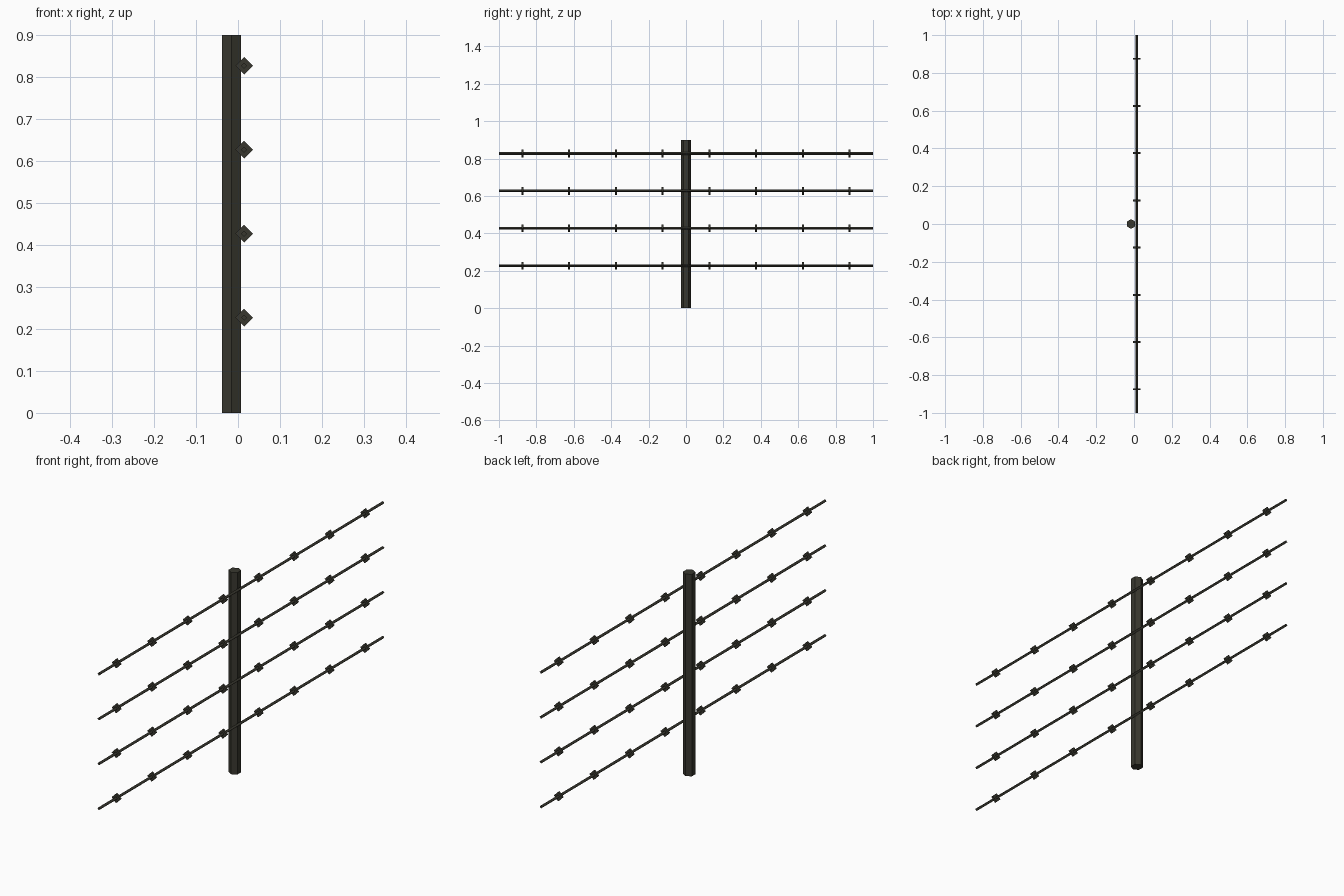
import bpy, math

if "Cube" in bpy.data.objects:
    bpy.data.objects.remove(bpy.data.objects["Cube"])

# One dark weathered metal colour for everything
metal = bpy.data.materials.new("dark_olive_metal")
metal.diffuse_color = (0.040, 0.039, 0.028, 1)
metal.use_nodes = True
metal.node_tree.nodes["Principled BSDF"].inputs["Base Color"].default_value = metal.diffuse_color


def prism(name, sides, radius, depth, loc, along_y=False, spin=0.0):
    """Flat-faced cylinder along z, or along y."""
    rot = (math.pi / 2, spin, 0) if along_y else (0, 0, spin)
    bpy.ops.mesh.primitive_cylinder_add(vertices=sides, radius=radius,
                                        depth=depth, location=loc, rotation=rot)
    ob = bpy.context.object
    ob.name = name
    ob.data.materials.append(metal)
    return ob


WIRE_X = 0.0145

# Hexagonal post with a corner facing front
prism("post", 6, 0.0255, 0.9, (-0.0155, 0, 0.45))

# Four wires, each with eight diamond barbs
for i in range(4):
    z = 0.227 + 0.2 * i
    prism(f"wire_{i + 1}", 4, 0.007, 2.0, (WIRE_X, 0, z), True)
    for j in range(8):
        y = -0.875 + 0.25 * j
        prism(f"barb_{i + 1}_{j + 1}", 4, 0.021, 0.01, (WIRE_X, y, z), True)
